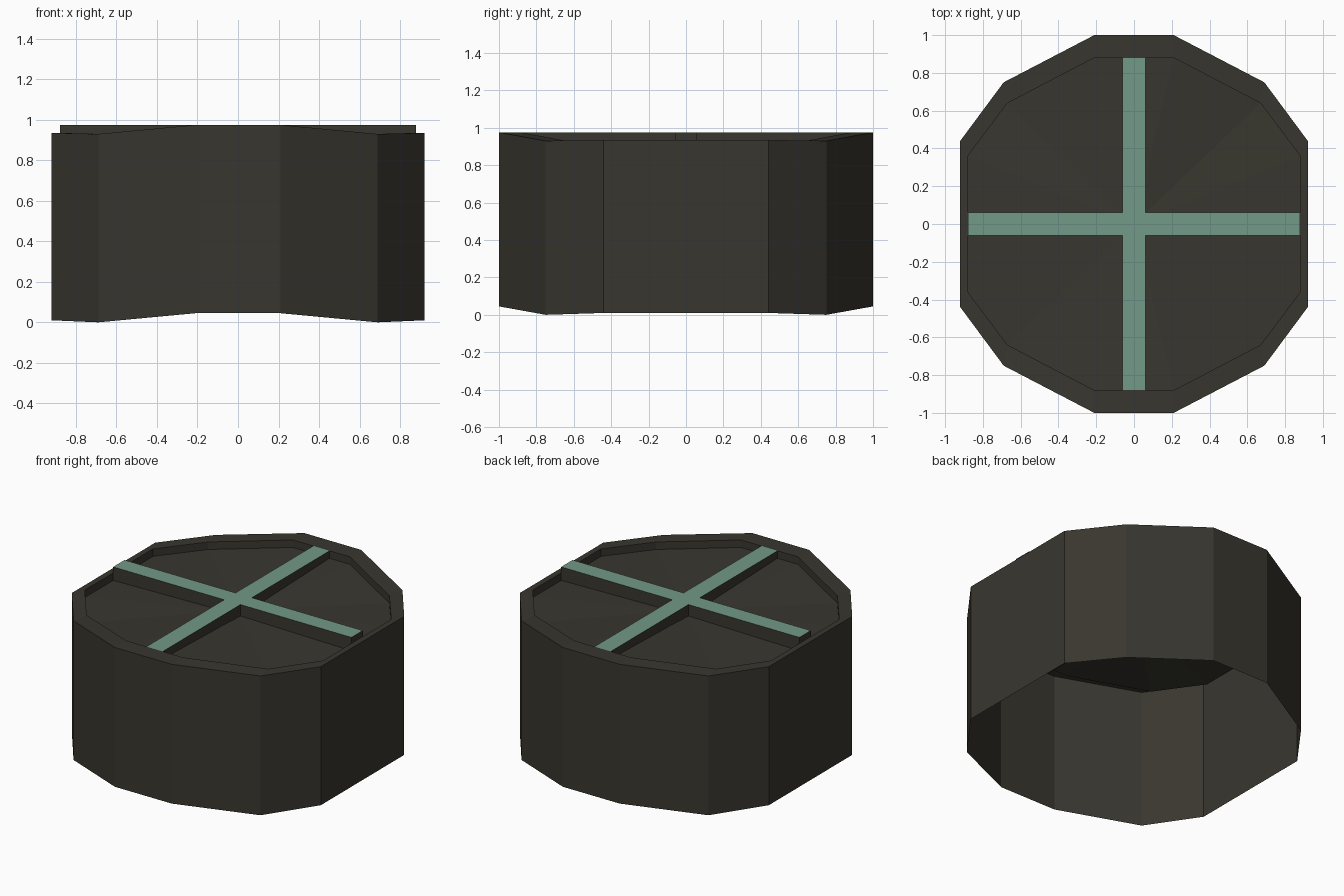
import bpy, bmesh

if "Cube" in bpy.data.objects:
    bpy.data.objects.remove(bpy.data.objects["Cube"])

def material(name, rgb):
    m = bpy.data.materials.new(name)
    m.diffuse_color = (*rgb, 1.0)
    m.use_nodes = True
    m.node_tree.nodes["Principled BSDF"].inputs["Base Color"].default_value = m.diffuse_color
    return m

dark = material("dark olive grey", (0.040, 0.037, 0.028))
teal = material("muted teal", (0.170, 0.320, 0.245))

def mirror_loop(quarter):
    """Quarter outline (from +x side to +y side) mirrored to a full closed loop."""
    a = list(quarter)
    b = [(-x, y, z) for x, y, z in reversed(a)]
    half = a + b
    return half + [(x, -y, z) for x, y, z in reversed(half)]

def finish(name, bm, mats):
    bmesh.ops.recalc_face_normals(bm, faces=bm.faces)
    me = bpy.data.meshes.new(name)
    bm.to_mesh(me)
    bm.free()
    for m in mats:
        me.materials.append(m)
    ob = bpy.data.objects.new(name, me)
    bpy.context.collection.objects.link(ob)
    return ob

# Drum shell: open bottom, thin wall, flat rim, short inner lip, recessed floor
HEIGHT, DEPTH = 0.93, 0.05
outer = [(0.92, 0.44, 0.935), (0.69, 0.75, 0.93), (0.21, 1.0, 0.975)]
inner = [(0.88, 0.36, 0.935), (0.67, 0.64, 0.93), (0.21, 0.88, 0.975)]
rings = [
    [(x, y, z - HEIGHT + (0.005 if x > 0.9 else 0)) for x, y, z in outer],
    outer,
    inner,
    [(x, y, z - DEPTH) for x, y, z in inner],
]
bm = bmesh.new()
loops = [[bm.verts.new(p) for p in mirror_loop(r)] for r in rings]
n = len(loops[0])
for lo, hi in zip(loops, loops[1:]):
    for i in range(n):
        j = (i + 1) % n
        bm.faces.new((lo[i], lo[j], hi[j], hi[i]))
center = bm.verts.new((0, 0, 0.90))
for i in range(n):
    bm.faces.new((loops[-1][i], loops[-1][(i + 1) % n], center))
finish("drum_shell", bm, [dark])

# Cross bars: one plus-shaped block with a teal top
W, L = 0.06, 0.88
plus = mirror_loop([(L, W, 0.885), (W, W, 0.885), (W, L, 0.885)])
bm = bmesh.new()
base = bm.faces.new([bm.verts.new(p) for p in plus])
ext = bmesh.ops.extrude_face_region(bm, geom=[base], use_keep_orig=True)
for v in ext["geom"]:
    if isinstance(v, bmesh.types.BMVert):
        v.co.z = 0.975
bm.normal_update()
for f in bm.faces:
    if all(v.co.z > 0.95 for v in f.verts):
        f.material_index = 1
finish("cross_bars", bm, [dark, teal])
